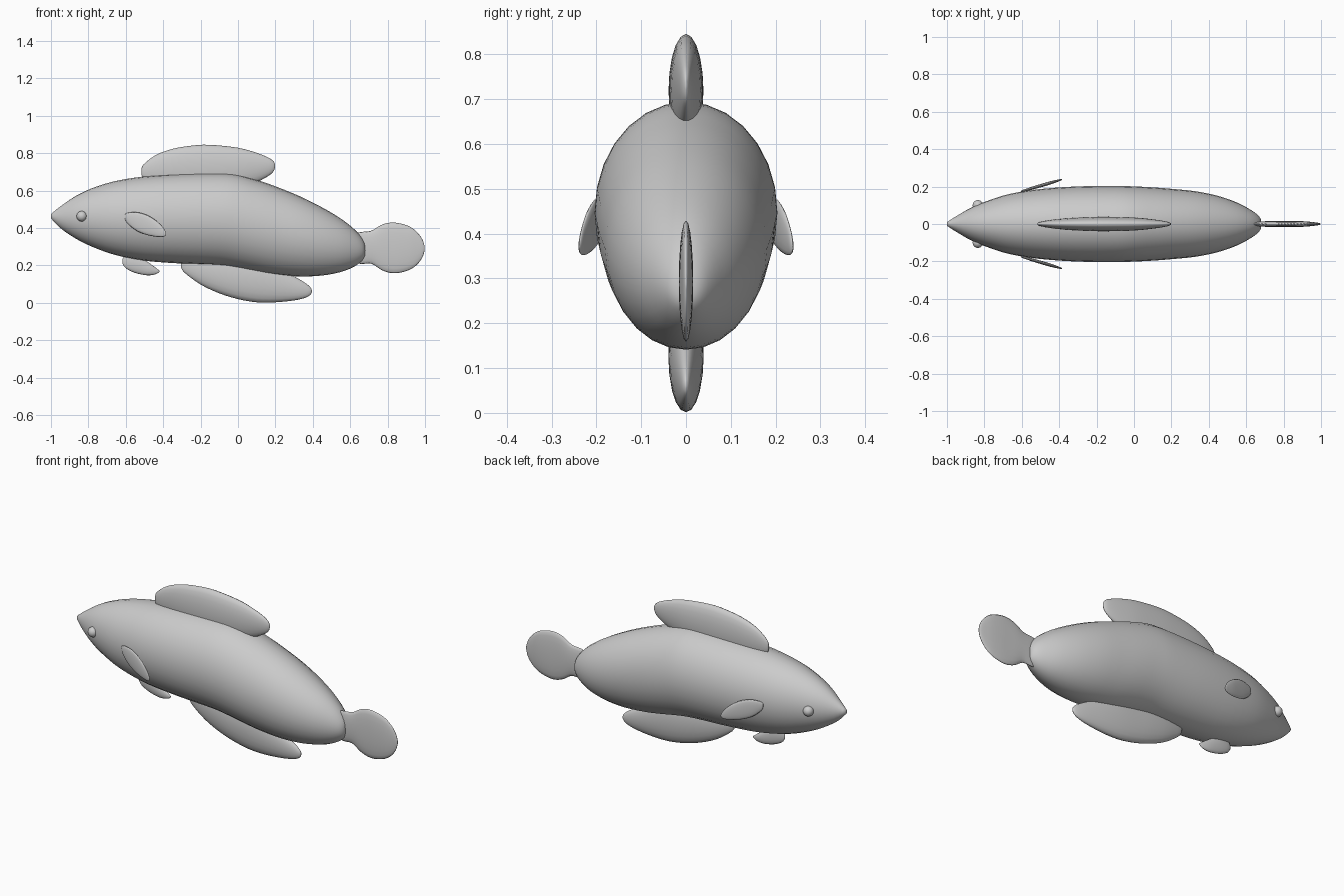
import bpy, bmesh, math


def smooth_path(rows, steps):
    """Catmull-Rom interpolation through station tuples."""
    out = []
    for i in range(len(rows) - 1):
        p0, p1 = rows[max(i - 1, 0)], rows[i]
        p2, p3 = rows[i + 1], rows[min(i + 2, len(rows) - 1)]
        for k in range(steps):
            t = k / steps
            out.append([0.5 * (2 * b + (c - a) * t + (2 * a - 5 * b + 4 * c - d) * t * t
                               + (3 * b - a - 3 * c + d) * t ** 3)
                        for a, b, c, d in zip(p0, p1, p2, p3)])
    out.append(list(rows[-1]))
    return out


def finish(name, bm):
    bmesh.ops.recalc_face_normals(bm, faces=bm.faces)
    me = bpy.data.meshes.new(name)
    bm.to_mesh(me)
    bm.free()
    for p in me.polygons:
        p.use_smooth = True
    ob = bpy.data.objects.new(name, me)
    bpy.context.collection.objects.link(ob)
    return ob


def loft(name, stations, sides=28, steps=3, y_of_x=lambda x: 0.0):
    """Elliptical rings from stations (x, z_bottom, z_top, half_width)."""
    bm = bmesh.new()
    rings = []
    for x, zb, zt, w in smooth_path(stations, steps):
        ring = []
        for k in range(sides):
            a = 2 * math.pi * k / sides
            ring.append(bm.verts.new((x, y_of_x(x) + w * math.cos(a),
                                      (zb + zt) / 2 + (zt - zb) / 2 * math.sin(a))))
        rings.append(ring)
    for r, s in zip(rings, rings[1:]):
        for k in range(sides):
            j = (k + 1) % sides
            bm.faces.new((r[k], r[j], s[j], s[k]))
    bm.faces.new(rings[0])
    bm.faces.new(rings[-1])
    return finish(name, bm)


# Body
loft("body", [
    (-1.0, 0.452, 0.475, 0.010), (-0.95, 0.40, 0.515, 0.042), (-0.87, 0.345, 0.570, 0.088),
    (-0.78, 0.300, 0.613, 0.125), (-0.66, 0.257, 0.650, 0.162), (-0.50, 0.225, 0.676, 0.187),
    (-0.30, 0.210, 0.690, 0.201), (-0.10, 0.200, 0.694, 0.204), (0.0, 0.186, 0.685, 0.201),
    (0.10, 0.167, 0.657, 0.196), (0.20, 0.151, 0.623, 0.188), (0.33, 0.141, 0.570, 0.175),
    (0.45, 0.146, 0.510, 0.150), (0.55, 0.165, 0.450, 0.115), (0.62, 0.193, 0.395, 0.078),
    (0.66, 0.222, 0.350, 0.050), (0.677, 0.245, 0.318, 0.028), (0.681, 0.270, 0.292, 0.008)])

# Dorsal fin
loft("dorsal_fin", [
    (-0.516, 0.690, 0.715, 0.003), (-0.505, 0.660, 0.740, 0.010), (-0.44, 0.625, 0.790, 0.023),
    (-0.35, 0.605, 0.823, 0.032), (-0.25, 0.595, 0.840, 0.037), (-0.15, 0.592, 0.845, 0.039),
    (0.0, 0.610, 0.829, 0.035), (0.10, 0.645, 0.802, 0.025), (0.165, 0.680, 0.775, 0.015),
    (0.19, 0.703, 0.756, 0.008), (0.199, 0.725, 0.740, 0.002)], sides=20)

# Anal fin
loft("anal_fin", [
    (-0.305, 0.200, 0.225, 0.003), (-0.29, 0.165, 0.245, 0.010), (-0.20, 0.098, 0.262, 0.027),
    (-0.10, 0.051, 0.265, 0.036), (0.0, 0.020, 0.255, 0.039), (0.10, 0.003, 0.240, 0.039),
    (0.20, 0.003, 0.195, 0.034), (0.30, 0.013, 0.142, 0.024), (0.36, 0.027, 0.106, 0.015),
    (0.387, 0.043, 0.083, 0.008), (0.395, 0.058, 0.068, 0.002)], sides=20)

# Tail fin with a narrow neck
loft("tail_fin", [
    (0.62, 0.215, 0.370, 0.006), (0.66, 0.208, 0.379, 0.013), (0.715, 0.209, 0.386, 0.015),
    (0.765, 0.177, 0.416, 0.016), (0.815, 0.160, 0.429, 0.016), (0.865, 0.161, 0.425, 0.016),
    (0.92, 0.178, 0.407, 0.014), (0.96, 0.207, 0.375, 0.010), (0.987, 0.245, 0.337, 0.006),
    (0.998, 0.282, 0.300, 0.002)], sides=20)

# Pelvic fin
loft("pelvic_fin", [
    (-0.618, 0.210, 0.235, 0.003), (-0.60, 0.185, 0.255, 0.009), (-0.55, 0.160, 0.258, 0.014),
    (-0.485, 0.147, 0.220, 0.014), (-0.44, 0.153, 0.188, 0.008), (-0.42, 0.166, 0.172, 0.002)],
    sides=16)

# Pectoral fins and eyes on both sides
for side, label in ((-1, "front"), (1, "back")):
    loft("pectoral_fin_" + label, [
        (-0.605, 0.455, 0.468, 0.002), (-0.595, 0.430, 0.480, 0.005), (-0.55, 0.390, 0.485, 0.008),
        (-0.50, 0.367, 0.475, 0.009), (-0.45, 0.355, 0.449, 0.009), (-0.41, 0.352, 0.415, 0.006),
        (-0.392, 0.356, 0.390, 0.004), (-0.384, 0.365, 0.373, 0.001)], sides=16,
        y_of_x=lambda x, s=side: s * (0.238 + 0.29 * (x + 0.385)))
    eye = bmesh.new()
    bmesh.ops.create_uvsphere(eye, u_segments=20, v_segments=12, radius=0.028)
    bmesh.ops.translate(eye, verts=eye.verts, vec=(-0.835, side * 0.1, 0.463))
    finish("eye_" + label, eye)
